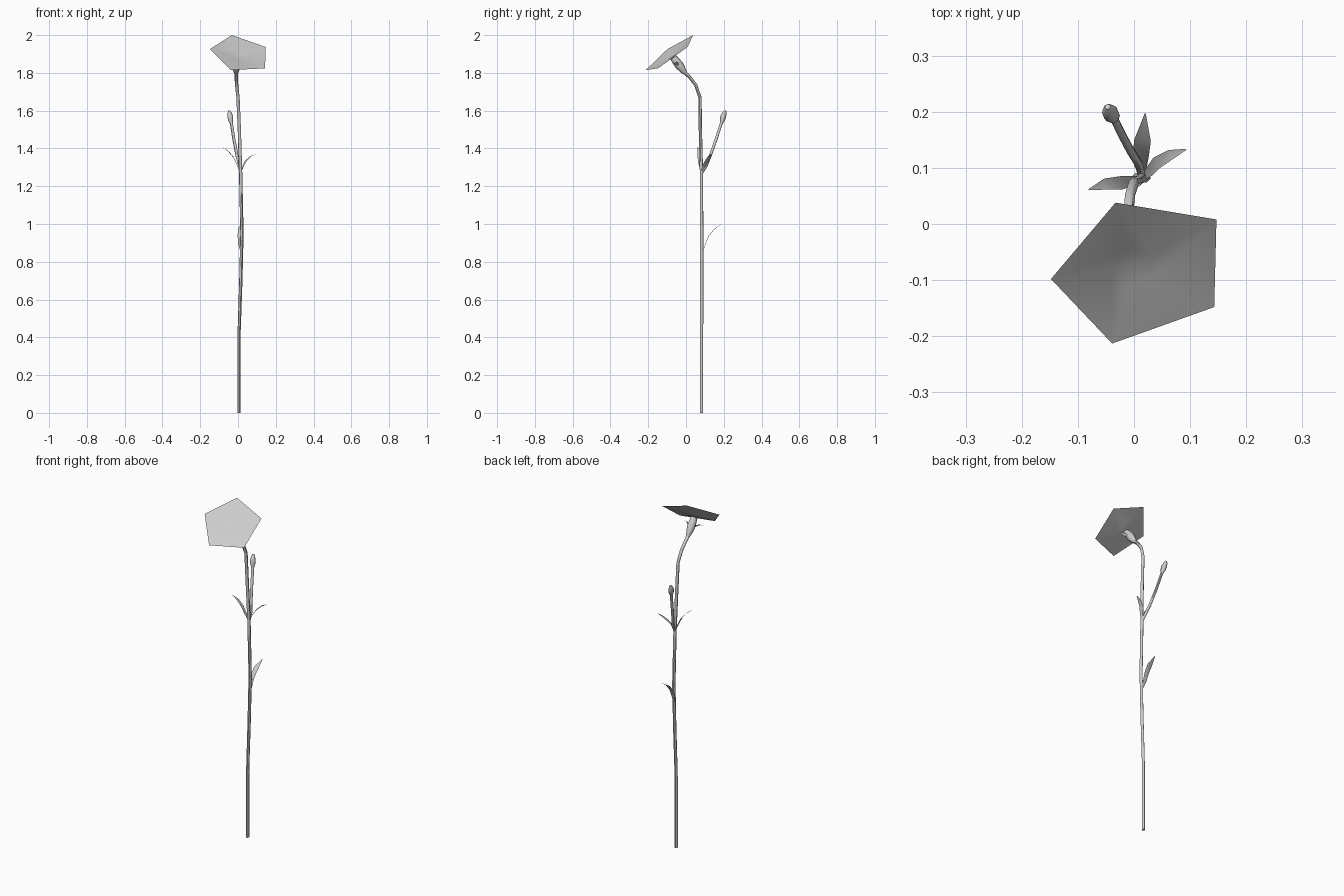
import bpy, math
from mathutils import Vector, Quaternion


def make(name, verts, faces, angle=60):
    me = bpy.data.meshes.new(name)
    me.from_pydata([tuple(v) for v in verts], [], faces)
    me.update()
    ob = bpy.data.objects.new(name, me)
    bpy.context.collection.objects.link(ob)
    bpy.ops.object.select_all(action='DESELECT')
    ob.select_set(True)
    bpy.context.view_layer.objects.active = ob
    bpy.ops.object.shade_smooth_by_angle(angle=math.radians(angle))
    return ob


def tangents(p):
    n = len(p) - 1
    return [(p[min(i + 1, n)] - p[max(i - 1, 0)]).normalized() for i in range(n + 1)]


def tube(name, path, sides=6):
    """Round tube through points (x, y, z, radius)."""
    pts = [Vector(p[:3]) for p in path]
    tan = tangents(pts)
    u = tan[0].orthogonal().normalized()
    verts, faces = [], []
    for i, (p, t) in enumerate(zip(pts, tan)):
        if i:
            u = tan[i - 1].rotation_difference(t) @ u
        for k in range(sides):
            verts.append(p + path[i][3] * (Quaternion(t, math.tau * k / sides) @ u))
    for i in range(len(pts) - 1):
        a, b = i * sides, (i + 1) * sides
        for k in range(sides):
            j = (k + 1) % sides
            faces.append((a + k, a + j, b + j, b + k))
    faces.append(tuple(reversed(range(sides))))
    faces.append(tuple(range(len(verts) - sides, len(verts))))
    return make(name, verts, faces)


def leaf(name, path, across):
    """Curved blade through points (x, y, z, half width), slightly folded."""
    pts = [Vector(p[:3]) for p in path]
    verts, faces = [], []
    for p, t, row in zip(pts, tangents(pts), path):
        a = Vector(across)
        a = (a - t * a.dot(t)).normalized()
        lift = t.cross(a) * row[3] * 0.15
        lift = lift if lift.z > 0 else -lift
        verts += [p - a * row[3] + lift, p, p + a * row[3] + lift]
    for i in range(0, len(verts) - 3, 3):
        for k in (0, 1):
            faces.append((i + k, i + k + 1, i + k + 4, i + k + 3))
    return make(name, verts, faces)


# Main stem, nodding at the top
tube("stem", [(0.005, 0.083, 0, 0.0085), (0.005, 0.083, 0.4, 0.0085),
              (0.015, 0.083, 0.7, 0.009), (0.021, 0.083, 0.95, 0.009),
              (0.014, 0.082, 1.27, 0.009), (0.007, 0.076, 1.5, 0.009),
              (0.000, 0.074, 1.67, 0.009), (-0.007, 0.052, 1.735, 0.009),
              (-0.010, 0.02, 1.777, 0.009), (-0.01, -0.006, 1.800, 0.010)])

# Swollen cup under the blossom
tube("calyx", [(-0.01, -0.002, 1.796, 0.010), (-0.009, -0.016, 1.814, 0.017),
               (-0.008, -0.034, 1.838, 0.023), (-0.007, -0.052, 1.862, 0.022),
               (-0.005, -0.068, 1.882, 0.018)], 8)

# Small sepals spreading either side below the blossom
axis = Vector((0.03, -0.6, 0.8)).normalized()
for i, turn in enumerate((-0.2, math.pi + 0.2)):
    d = Quaternion(axis, turn) @ Vector((1, 0, 0))
    base = Vector((-0.008, -0.036, 1.842)) + d * 0.018
    rows = [(0, 0, 0.004), (0.012, 0.012, 0.009), (0.026, 0.020, 0.008), (0.042, 0.022, 0.001)]
    leaf(f"sepal_{i}", [(*(base + d * o + axis * h), w) for o, h, w in rows], axis.cross(d))

# Five-cornered shallow blossom
rim = [Vector(v) for v in ((-0.033, 0.038, 2.0), (0.147, 0.008, 1.937), (0.143, -0.148, 1.824),
                           (-0.039, -0.213, 1.815), (-0.148, -0.098, 1.926))]
centre = Vector((-0.004, -0.073, 1.884))
inner = [centre.lerp(v, 0.25) + axis * 0.003 for v in rim]
faces = []
for i in range(5):
    j = (i + 1) % 5
    faces += [(10, 5 + i, 5 + j), (5 + i, i, j, 5 + j)]
faces = [tuple(reversed(f)) for f in faces]
make("blossom", rim + inner + [centre], faces)

# Side branch with closed bud
tube("bud_branch", [(0.014, 0.084, 1.27, 0.007), (0.008, 0.108, 1.310, 0.008),
                    (-0.006, 0.130, 1.365, 0.008), (-0.022, 0.160, 1.45, 0.008),
                    (-0.036, 0.189, 1.54, 0.008)])
tube("bud", [(-0.035, 0.187, 1.533, 0.008), (-0.039, 0.193, 1.553, 0.014),
             (-0.042, 0.198, 1.572, 0.015), (-0.045, 0.204, 1.588, 0.011),
             (-0.047, 0.209, 1.600, 0.005)], 8)

# Stem leaves
leaf("lower_leaf", [(0.018, 0.088, 0.85, 0.004), (0.012, 0.104, 0.895, 0.011),
                    (0.012, 0.120, 0.935, 0.014), (0.015, 0.150, 0.972, 0.015),
                    (0.020, 0.197, 1.005, 0.001)], (1, 0, 0))
leaf("left_leaf", [(0.010, 0.082, 1.275, 0.004), (-0.008, 0.076, 1.318, 0.010),
                   (-0.025, 0.073, 1.352, 0.012), (-0.052, 0.071, 1.384, 0.010),
                   (-0.081, 0.061, 1.408, 0.001)], (0.1, 1, -0.3))
leaf("right_leaf", [(0.015, 0.082, 1.27, 0.004), (0.028, 0.094, 1.305, 0.009),
                    (0.042, 0.110, 1.332, 0.011), (0.066, 0.124, 1.356, 0.009),
                    (0.093, 0.133, 1.370, 0.001)], (-0.5, 1, 0))
